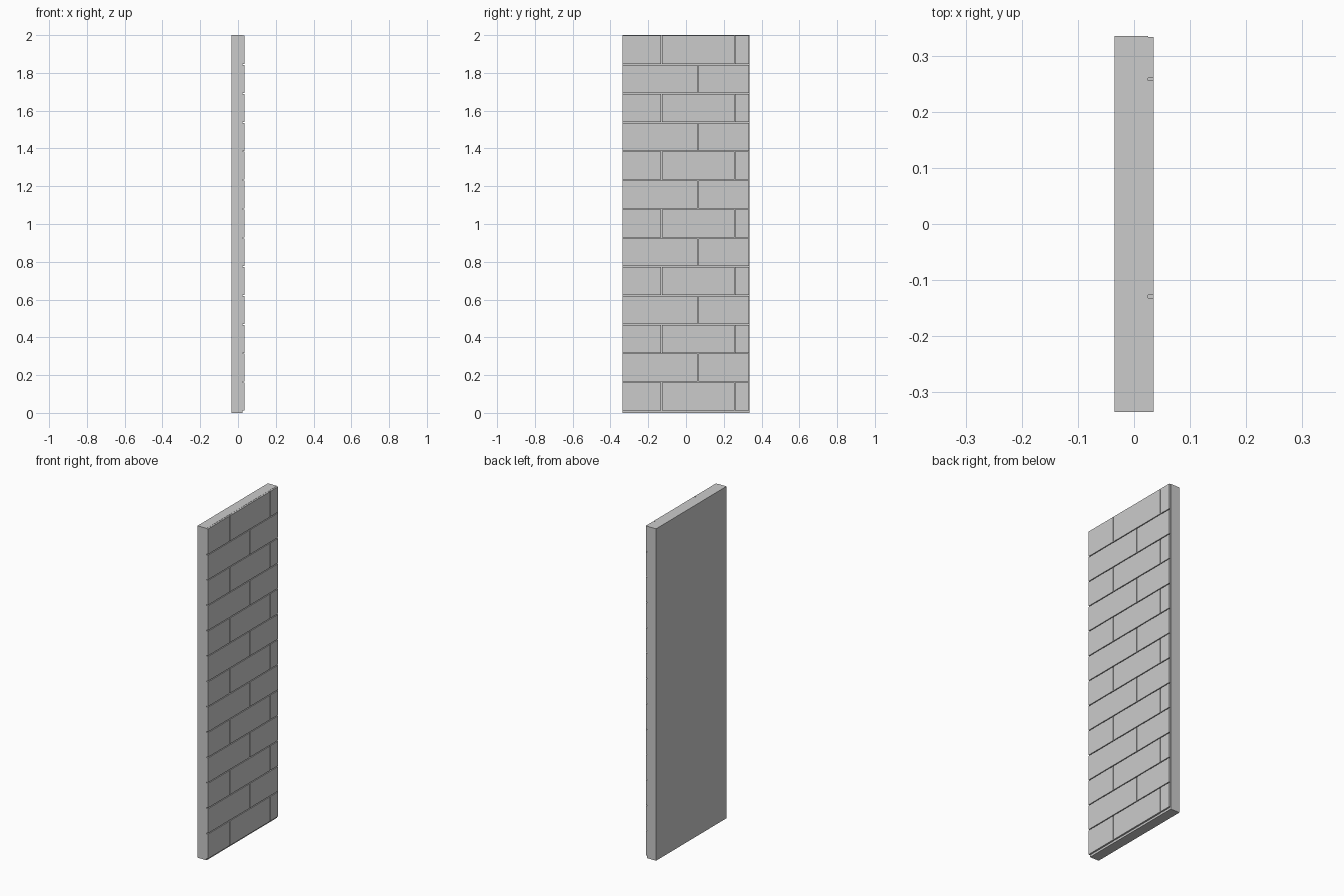
import bpy, bmesh

if "Cube" in bpy.data.objects:
    bpy.data.objects.remove(bpy.data.objects["Cube"])

X_BACK, X_FACE, X_BRICK = -0.035, 0.025, 0.035
HALF_W = 0.335
GAP = 0.005
Z0, PITCH, ROWS = 0.0125, 0.1528, 13


def add_box(bm, lo, hi):
    geo = bmesh.ops.create_cube(bm, size=1)
    for v in geo["verts"]:
        for i in range(3):
            v.co[i] = lo[i] if v.co[i] < 0 else hi[i]


def make_object(name, bm):
    mesh = bpy.data.meshes.new(name)
    bm.to_mesh(mesh)
    bm.free()
    ob = bpy.data.objects.new(name, mesh)
    bpy.context.collection.objects.link(ob)
    return ob


# Backing slab
bm = bmesh.new()
add_box(bm, (X_BACK, -HALF_W, 0), (X_FACE, HALF_W, 2))
make_object("backing_slab", bm)

# Staggered brick courses on the +x face, cut flush at the panel sides
for row in range(ROWS):
    joints = [-0.129, 0.258] if row % 2 == 0 else [0.063]
    edges = [-HALF_W - GAP / 2] + joints + [HALF_W + GAP / 2 - 0.002]
    bm = bmesh.new()
    z_lo = Z0 + row * PITCH
    z_hi = min(z_lo + PITCH - GAP, 2) if row < ROWS - 1 else 1.999
    for a, b in zip(edges, edges[1:]):
        add_box(bm, (X_FACE - 0.005, a + GAP / 2, z_lo),
                (X_BRICK, b - GAP / 2, z_hi))
    make_object(f"brick_course_{row + 1}", bm)
